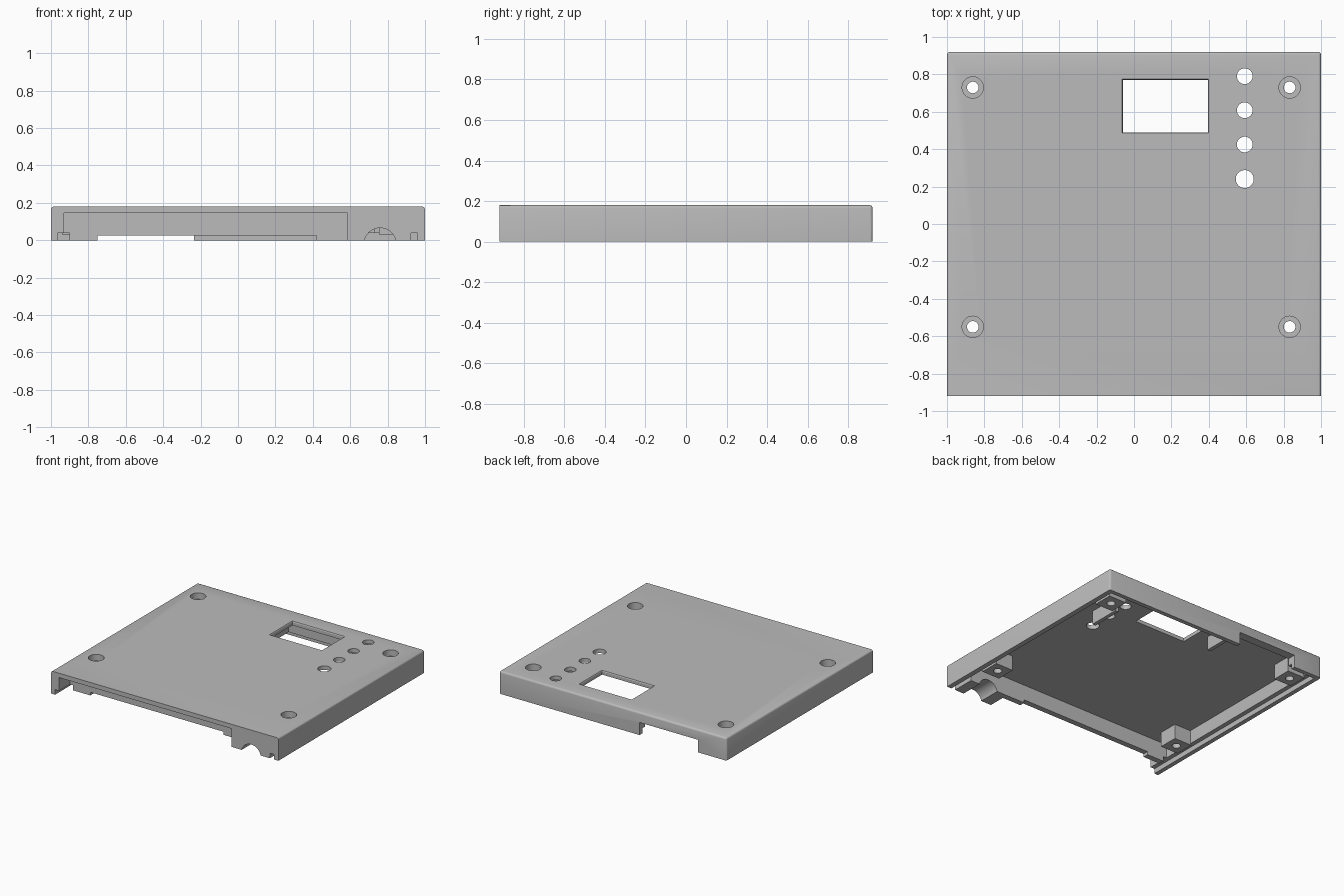
import bpy, bmesh, math
from mathutils import Matrix, Vector

cube = bpy.data.objects.get("Cube")
if cube:
    bpy.data.objects.remove(cube, do_unlink=True)

grey = bpy.data.materials.new("light_grey_plastic")
grey.use_nodes = True
COLOUR = (0.5, 0.5, 0.5, 1)
grey.diffuse_color = COLOUR
grey.node_tree.nodes["Principled BSDF"].inputs["Base Color"].default_value = COLOUR


def add_object(name, bm):
    mesh = bpy.data.meshes.new(name)
    bmesh.ops.recalc_face_normals(bm, faces=bm.faces)
    bm.to_mesh(mesh)
    bm.free()
    mesh.materials.append(grey)
    obj = bpy.data.objects.new(name, mesh)
    bpy.context.collection.objects.link(obj)
    return obj


def box(name, x, y, z):
    bm = bmesh.new()
    size = Vector((x[1] - x[0], y[1] - y[0], z[1] - z[0]))
    mid = Vector((sum(x), sum(y), sum(z))) / 2
    bmesh.ops.create_cube(bm, size=1, matrix=Matrix.Translation(mid) @ Matrix.Diagonal(size).to_4x4())
    return add_object(name, bm)


def rod(name, centre, radius, length, rot=None):
    bm = bmesh.new()
    place = Matrix.Translation(centre) @ (rot or Matrix())
    bmesh.ops.create_cone(bm, cap_ends=True, segments=40, radius1=radius,
                          radius2=radius, depth=length, matrix=place)
    return add_object(name, bm)


def combine(target, other, operation):
    mod = target.modifiers.new(operation, "BOOLEAN")
    mod.operation, mod.solver, mod.object = operation, "EXACT", other
    bpy.context.view_layer.objects.active = target
    bpy.ops.object.modifier_apply(modifier=mod.name)
    bpy.data.objects.remove(other, do_unlink=True)


def cut(x, y, z):
    combine(lid, box("cutter", x, y, z), "DIFFERENCE")


def join(x, y, z):
    combine(lid, box("addition", x, y, z), "UNION")


# Outer slab, rounded along every top edge but the front, and at the back corners
W, D, H, CEIL = 1.0, 0.92, 0.18, 0.148
lid = box("case_lid", (-W, W), (-D, D), (0, H))
bm = bmesh.new()
bm.from_mesh(lid.data)
edges = []
for e in bm.edges:
    m = (e.verts[0].co + e.verts[1].co) / 2
    top = m.z > H - 0.01 and m.y > -D + 0.01
    back_corner = abs(m.x) > W - 0.01 and m.y > D - 0.01
    if top or back_corner:
        edges.append(e)
bmesh.ops.bevel(bm, geom=edges, offset=0.015, segments=3, profile=0.5, affect="EDGES")
bm.to_mesh(lid.data)
bm.free()

# Main cavity, stepped rim and recessed front opening
cut((-0.93, 0.925), (-0.74, 0.85), (-0.1, CEIL))
cut((-0.965, 0.96), (-0.74, 0.885), (-0.1, 0.04))
for x in ((-0.965, -0.9), (0.925, 0.96)):
    cut(x, (-1, -0.7), (-0.1, 0.04))
cut((-0.93, 0.585), (-1, -0.785), (-0.1, 0.145))

# Shallow relief under the inner front wall, cable arch and back notch
cut((-0.75, 0.42), (-0.9, -0.7), (-0.1, 0.025))
arch = rod("cutter", (0.76, -0.85, -0.02), 0.086, 0.4, Matrix.Rotation(math.pi / 2, 4, "X"))
combine(lid, arch, "DIFFERENCE")
cut((-0.75, -0.235), (0.8, 1), (-0.1, 0.1))

# Ribs beside the display and the button row
join((-0.18, -0.15), (0.65, 0.86), (0.04, 0.16))
join((0.70, 0.73), (0.4, 0.66), (0.04, 0.16))

# Screw posts with counterbored holes
for x in (-0.862, 0.832):
    for y in (-0.55, 0.73):
        join((x - 0.078, x + 0.078), (y - 0.078, y + 0.078), (0.03, 0.16))
        combine(lid, rod("cutter", (x, y, 0.1), 0.031, 0.4), "DIFFERENCE")
        combine(lid, rod("cutter", (x, y, 0.23), 0.057, 0.2), "DIFFERENCE")

# Display window with a chamfered rim
cut((-0.06, 0.395), (0.49, 0.77), (0.1, 0.3))
bm = bmesh.new()
rim = bmesh.ops.create_cube(bm, size=1)["verts"]
for v in rim:
    grow = 0.01 if v.co.z > 0 else -0.002
    v.co.x = 0.1675 + math.copysign(0.2275 + grow, v.co.x)
    v.co.y = 0.63 + math.copysign(0.14 + grow, v.co.y)
    v.co.z = H + math.copysign(0.01, v.co.z)
combine(lid, add_object("cutter", bm), "DIFFERENCE")

# Row of button holes
for y, r in ((0.79, 0.042), (0.608, 0.042), (0.425, 0.042), (0.24, 0.048)):
    combine(lid, rod("cutter", (0.592, y, 0.15), r, 0.2), "DIFFERENCE")

bpy.ops.object.select_all(action="DESELECT")
lid.select_set(True)
bpy.context.view_layer.objects.active = lid
bpy.ops.object.shade_smooth_by_angle(angle=math.radians(30))
